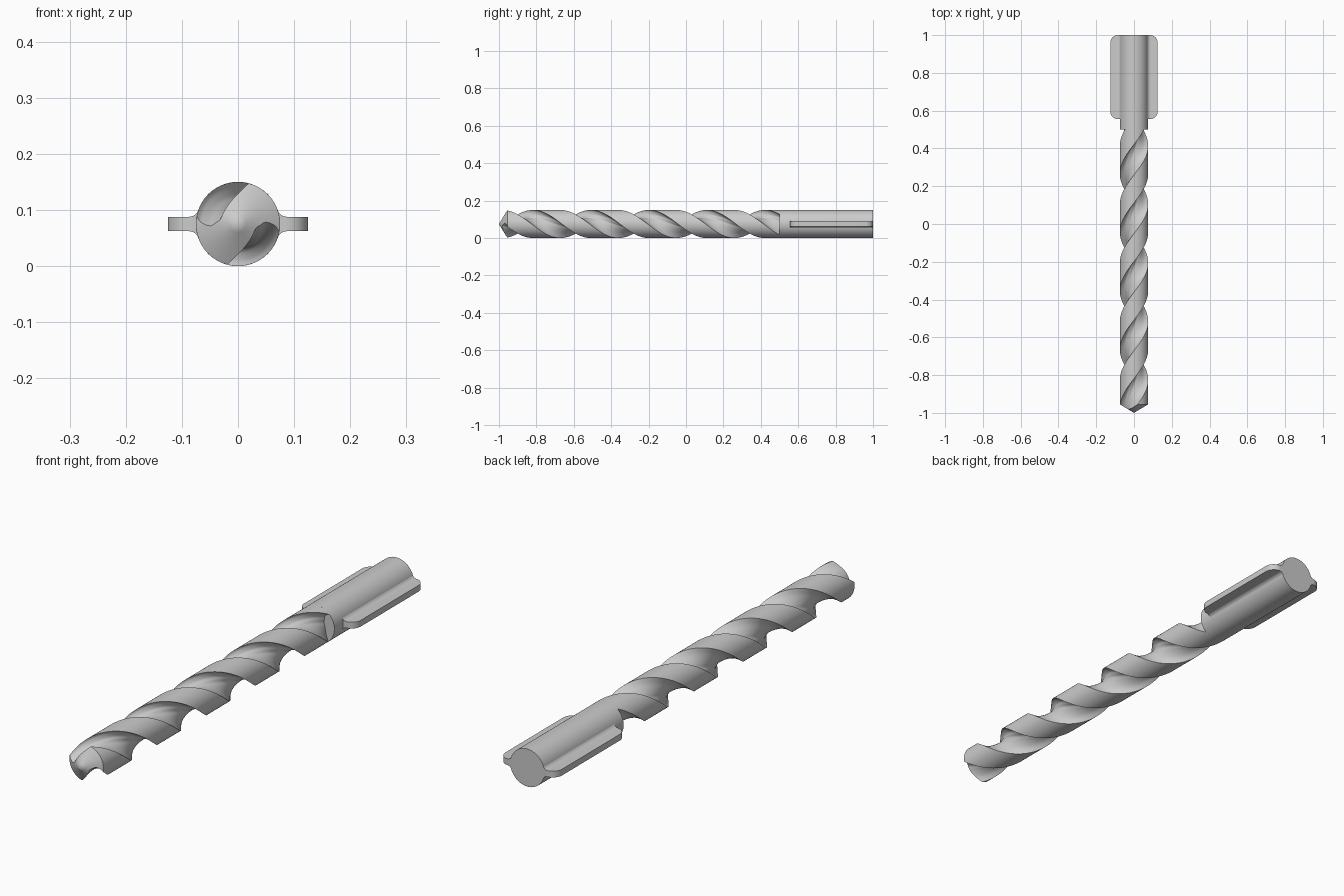
import bpy, bmesh, math
from mathutils import Vector
from mathutils.geometry import delaunay_2d_cdt

if "Cube" in bpy.data.objects:
    bpy.data.objects.remove(bpy.data.objects["Cube"])

R = 0.075            # drill radius, also height of the axis
TIP = 0.045          # length of the conical point
Y0, Y1 = -1.0, 0.5   # fluted length
K = math.tau / 0.62  # twist per unit length


def finish(bm, name):
    bmesh.ops.remove_doubles(bm, verts=bm.verts, dist=1e-5)
    bmesh.ops.recalc_face_normals(bm, faces=bm.faces)
    me = bpy.data.meshes.new(name)
    bm.to_mesh(me)
    bm.free()
    ob = bpy.data.objects.new(name, me)
    bpy.context.collection.objects.link(ob)
    bpy.ops.object.select_all(action='DESELECT')
    ob.select_set(True)
    bpy.context.view_layer.objects.active = ob
    bpy.ops.object.shade_smooth_by_angle(angle=math.radians(30))
    return ob


def loft(bm, rings):
    for a, b in zip(rings, rings[1:]):
        n = len(a)
        for i in range(n):
            j = (i + 1) % n
            bm.faces.new((a[i], a[j], b[j], b[i]))


def smooth_path(pts, steps):
    """Catmull-Rom curve through the points, last point left out."""
    p = [pts[0]] + pts + [pts[-1]]
    out = []
    for a, b, c, d in zip(p, p[1:], p[2:], p[3:]):
        for s in range(steps):
            t = s / steps
            out.append(0.5 * (2 * b + (c - a) * t + (2 * a - 5 * b + 4 * c - d) * t * t
                              + (3 * b - a - 3 * c + d) * t ** 3))
    return out


def polar(deg, r):
    a = math.radians(deg)
    return Vector((r * math.cos(a), r * math.sin(a)))


# Cross-section: one hooked flute and one round land, repeated half a turn on
flute = [polar(*p) for p in [(75, R), (82, .055), (104, .0385), (128, .033), (151, .0328),
                             (165, .040), (175, .05), (174, .066), (169, R)]]
half = smooth_path(flute, 5) + [polar(169 + 86 * i / 16, R) for i in range(16)]
section = half + [-p for p in half]


def place(p, t):
    """Point of the section at fraction t of the length, on the helix."""
    start = Y0 + TIP * min(p.length / R, 1)
    y = start + (Y1 - start) * t
    a = math.atan2(p.y, p.x) - K * (y - Y0 - TIP)
    return Vector((p.length * math.cos(a), y, p.length * math.sin(a) + R))


# Fluted body
bm = bmesh.new()
N = 130
loft(bm, [[bm.verts.new(place(p, i / N)) for p in section] for i in range(N + 1)])

# Conical point, filled inside the twisted outline
outline = [Vector((v.x, v.z - R)) for v in (place(p, 0) for p in section)]
inner = [Vector((0, 0))] + [polar(15 * i, r) for r in (.015, .03, .045, .06) for i in range(24)]
co, _, tris, *_ = delaunay_2d_cdt(outline + inner, [], [list(range(len(outline)))], 1, 1e-6)
used = {i: bm.verts.new((co[i].x, Y0 + TIP * co[i].length / R, co[i].y + R))
        for i in {i for f in tris for i in f}}
for f in tris:
    bm.faces.new([used[i] for i in f])
finish(bm, "fluted_body")

# Round shank
bm = bmesh.new()
rings = []
for y in (Y1, 1.0):
    rings.append([bm.verts.new((p.x, y, p.y + R)) for p in (polar(i * 5, R) for i in range(72))])
    bm.faces.new(rings[-1])
loft(bm, rings)
finish(bm, "shank")

# Side wings: fillet at the root, rounded corners at both ends
RC, XW, H = 0.04, 0.125, 0.0125
stations = [(.065, .034, 0), (.069, .0265, 0), (.0725, .0208, 0), (.0765, .0165, 0),
            (.081, .014, 0), (XW - RC, .013, 0)]
for i in range(1, 10):
    a = math.radians(10 * i)
    stations.append((XW - RC + RC * math.sin(a), H, RC - RC * math.cos(a)))
for name, side in (("left_wing", -1), ("right_wing", 1)):
    bm = bmesh.new()
    rings = [[bm.verts.new((side * x, y, R + z)) for y, z in
              ((.555 + c, -h), (1 - c, -h), (1 - c, h), (.555 + c, h))]
             for x, h, c in stations]
    loft(bm, rings)
    bm.faces.new(rings[0])
    bm.faces.new(rings[-1])
    finish(bm, name)
